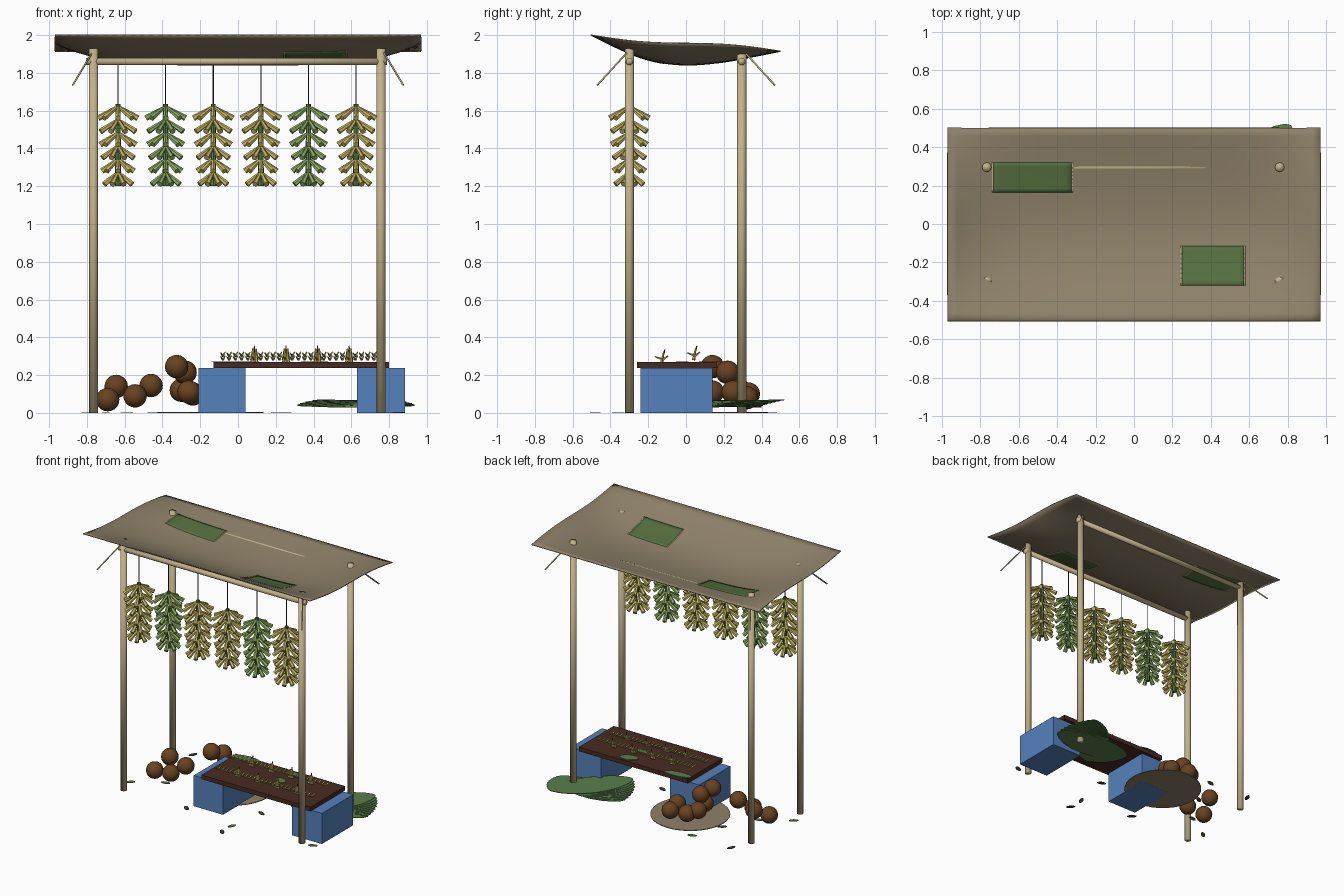
import bpy, bmesh, math, random
from mathutils import Vector, Matrix

random.seed(4)
cube = bpy.data.objects.get("Cube")
if cube:
    bpy.data.objects.remove(cube, do_unlink=True)


def material(name, r, g, b):
    m = bpy.data.materials.new(name)
    m.use_nodes = True
    m.diffuse_color = (r, g, b, 1)
    m.node_tree.nodes["Principled BSDF"].inputs["Base Color"].default_value = (r, g, b, 1)
    return m


CANVAS = material("canvas tan", .27, .22, .14)
BAMBOO = material("bamboo", .55, .45, .26)
BLUE = material("crate blue", .09, .22, .50)
BOARD = material("dark wood", .065, .024, .015)
HUSK = material("husk brown", .14, .055, .016)
YELLOW = material("ripe yellow", .58, .48, .13)
GREEN = material("unripe green", .28, .44, .13)
LEAF = material("leaf green", .10, .21, .07)
PATCH = material("patch green", .09, .16, .05)
CORD = material("dark cord", .06, .05, .03)


def finish(bm, name, mats, smooth=False):
    bmesh.ops.recalc_face_normals(bm, faces=bm.faces)
    me = bpy.data.meshes.new(name)
    bm.to_mesh(me)
    bm.free()
    for m in mats:
        me.materials.append(m)
    for p in me.polygons:
        p.use_smooth = smooth
    ob = bpy.data.objects.new(name, me)
    bpy.context.collection.objects.link(ob)
    return ob


def rod(bm, a, b, r1, r2, sides=6, index=0):
    a, b = Vector(a), Vector(b)
    d = b - a
    mat = Matrix.Translation((a + b) / 2) @ d.to_track_quat('Z', 'Y').to_matrix().to_4x4()
    new = bmesh.ops.create_cone(bm, cap_ends=True, segments=sides, radius1=r1,
                                radius2=r2, depth=d.length, matrix=mat)
    for v in new["verts"]:
        for f in v.link_faces:
            f.material_index = index


def single_rod(name, a, b, r, mat, sides=16):
    bm = bmesh.new()
    rod(bm, a, b, r, r, sides)
    return finish(bm, name, [mat], True)


def box(name, x0, x1, y0, y1, z0, z1, mat):
    bm = bmesh.new()
    m = Matrix.Translation(((x0 + x1) / 2, (y0 + y1) / 2, (z0 + z1) / 2))
    bmesh.ops.create_cube(bm, size=1, matrix=m @ Matrix.Diagonal((x1 - x0, y1 - y0, z1 - z0, 1)))
    return finish(bm, name, [mat])


def canopy_z(x, y):
    u = x / .97
    edge = 1.957 - .085 * y + .012 * math.sin(2 * math.pi * y)
    return edge - .115 * (1 - u ** 4) * max(0, math.cos(math.pi * y))


def sheet(name, x0, x1, y0, y1, nx, ny, thick, mat, lift=0):
    # Rectangular cloth that follows the sagging canopy
    bm = bmesh.new()
    bmesh.ops.create_grid(bm, x_segments=nx, y_segments=ny, size=.5)
    for v in bm.verts:
        x = (x0 + x1) / 2 + v.co.x * (x1 - x0)
        y = (y0 + y1) / 2 + v.co.y * (y1 - y0)
        v.co = (x, y, canopy_z(x, y) + lift)
    ob = finish(bm, name, [mat], True)
    s = ob.modifiers.new("thickness", 'SOLIDIFY')
    s.thickness, s.offset = thick, 0
    return ob


def leaf(bm, x, y, z, length, width, turn, bow=0, thick=.004, n=20):
    # Flat pointed oval with slightly raised tips
    disc = bmesh.ops.create_cone(bm, cap_ends=True, segments=n, radius1=1, radius2=1, depth=thick)
    c, s = math.cos(turn), math.sin(turn)
    for v in disc["verts"]:
        px, py = v.co.x * length, v.co.y * abs(v.co.y) ** .25 * width
        v.co = (x + px * c - py * s, y + px * s + py * c, z + v.co.z + bow * v.co.x ** 2)


# Canopy and sewn patches
sheet("canopy", -.97, .97, -.505, .5, 40, 24, .006, CANVAS)
for name, x0, x1, y0, y1 in (("back_patch", -.735, -.32, .165, .32),
                             ("front_patch", .245, .575, -.32, -.115)):
    sheet(name, x0, x1, y0, y1, 12, 8, .0095, PATCH)
    for i, x in enumerate((x0, x1)):
        sheet(f"{name}_seam_{i}", x - .004, x + .004, y0, y1, 1, 8, .0099, BAMBOO)

# Poles, cross beams and loose corner ropes
for side, y, top in (("front", -.3, 1.93), ("back", .295, 1.925)):
    for hand, x in (("right", -.765), ("left", .757)):
        single_rod(f"{side}_{hand}_pole", (x, y, 0), (x, y, top), .024, BAMBOO)
        sx, sy = math.copysign(1, x), math.copysign(1, y)
        single_rod(f"{side}_{hand}_rope", (sx * .77, sy * .31, 1.91),
                   (sx * .875, sy * .47, 1.735), .005, BAMBOO, 6)
    single_rod(f"{side}_beam", (-.805, y, 1.86), (.79, y, 1.86), .019, BAMBOO)

# Hanging fruit bunches
for i in range(6):
    x, y = -.635 + i * .252, -.3
    fruit = GREEN if i in (1, 4) else YELLOW
    bm = bmesh.new()
    rod(bm, (x, y, 1.2), (x, y, 1.635), .016, .013, 8, 1)
    rod(bm, (x, y, 1.62), (x, y, 1.85), .003, .003, 5, 2)
    for tier in range(6):
        z = 1.615 - tier * .07
        reach = .105 - tier * .005
        for k in range(8):
            a = math.tau * (k + .5 * (tier % 2)) / 8
            d = Vector((math.cos(a), math.sin(a), 0))
            root = Vector((x, y, z)) + d * .012
            rod(bm, root, Vector((x, y, z - .055)) + d * reach, .009, .016, 6, 0)
    finish(bm, f"hanging_bunch_{i + 1}", [fruit, LEAF, CORD])

# Display bench on two crates
box("right_crate", -.21, .04, -.24, .14, 0, .237, BLUE)
box("left_crate", .63, .885, -.24, .14, 0, .237, BLUE)
box("bench_board", -.13, .80, -.26, .165, .237, .27, BOARD)
bm = bmesh.new()
leaf(bm, .41, .11, .273, .07, .04, .3)
leaf(bm, .38, -.02, .273, .05, .03, -.4)
leaf(bm, -.03, .14, .273, .11, .035, .1)
finish(bm, "bench_leaves", [LEAF])

# Small fruit hands laid out in two rows
bm = bmesh.new()
for y, z in ((-.13, .29), (.04, .31)):
    for i in range(5):
        x = -.08 + i * .167
        for k in range(5):
            cx = x + k * .033
            mid = Vector((cx, y + .008, z - .008))
            rod(bm, (cx - .012, y - .035, z + .008), mid, .003, .007, 5)
            rod(bm, mid, (cx + .012, y + .035, z + .012), .007, .003, 5)
        if i:
            for k in (-1, 0, 1):
                rod(bm, (x + k * .014, y, z - .03), (x + k * .008, y + .012, z + .03), .009, .004, 5)
            rod(bm, (x, y + .012, z + .02), (x, y + .018, z + .045), .005, .003, 5, 1)
finish(bm, "bench_fruit", [YELLOW, HUSK])

# Husked nuts on a round mat
bm = bmesh.new()
nuts = ((-.69, -.03, .07), (-.645, .09, .14), (-.545, -.04, .09), (-.46, .02, .145),
        (-.325, .14, .245), (-.28, .22, .215), (-.3, .28, .12), (-.24, .33, .1),
        (-.09, .32, .08), (-.1, .25, .11), (-.26, .14, .11))
for p in nuts:
    bmesh.ops.create_uvsphere(bm, u_segments=16, v_segments=10, radius=.062,
                              matrix=Matrix.Translation(p))
finish(bm, "nut_pile", [HUSK], True)
bm = bmesh.new()
bmesh.ops.create_cone(bm, cap_ends=True, segments=32, radius1=.28, radius2=.28, depth=.005,
                      matrix=Matrix.Translation((-.145, .155, .003)))
finish(bm, "round_mat", [CANVAS])

# Fanned stack of big leaves
bm = bmesh.new()
for i in range(9):
    leaf(bm, .625, .27, .03 + i * .004, .31, .13, math.radians(-4 + i * 7), .008)
finish(bm, "leaf_stack", [LEAF])

# Fallen leaves on the ground
for name, mat, spots in (
        ("fallen_green_leaves", LEAF, ((-.8, -.17), (-.36, .44), (.2, -.36), (.85, -.3), (-.59, -.04))),
        ("fallen_dry_leaves", CORD, ((-.7, .45), (.25, -.07), (-.23, -.3), (.2, -.48), (-.45, .2)))):
    bm = bmesh.new()
    for x, y in spots:
        leaf(bm, x, y, .003, .035, .016, random.uniform(0, 3), 0, .004, 10)
    finish(bm, name, [mat])
